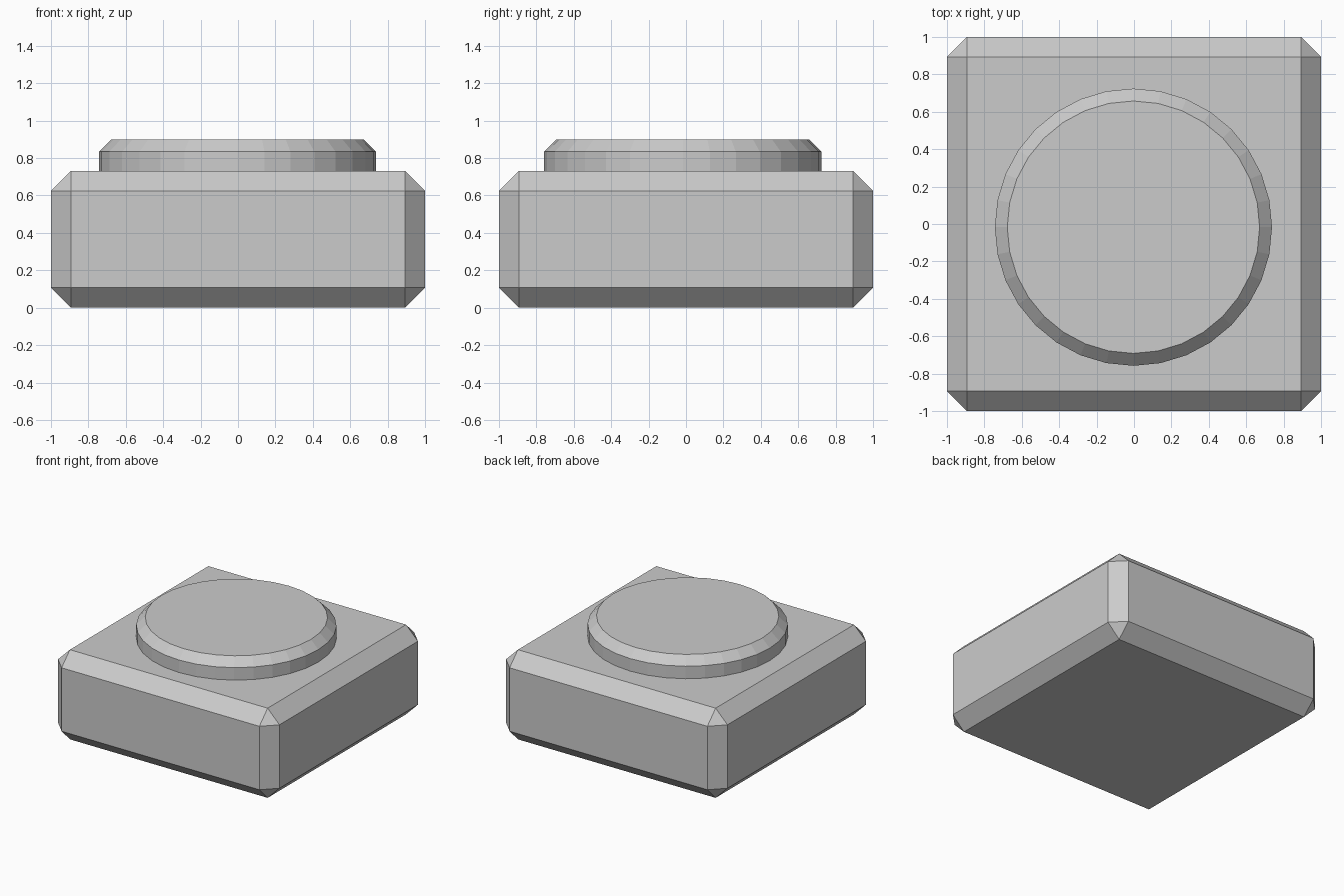
import bpy

if "Cube" in bpy.data.objects:
    bpy.data.objects.remove(bpy.data.objects["Cube"])


def chamfer(obj, width):
    """Single-segment bevel on every sharp edge, applied to the mesh."""
    bpy.context.view_layer.objects.active = obj
    bpy.ops.object.transform_apply(location=False, rotation=False, scale=True)
    mod = obj.modifiers.new("chamfer", 'BEVEL')
    mod.width = width
    mod.segments = 1
    mod.limit_method = 'ANGLE'
    bpy.ops.object.modifier_apply(modifier=mod.name)


# Square base block
bpy.ops.mesh.primitive_cube_add(size=1, location=(0, 0, 0.366))
base = bpy.context.object
base.name = "base_block"
base.scale = (2, 2, 0.732)
chamfer(base, 0.107)

# Round button, sunk slightly into the base and a touch toward the front
top, bottom = 0.90, 0.66
bpy.ops.mesh.primitive_cylinder_add(
    vertices=32, radius=0.741, depth=top - bottom,
    location=(-0.003, -0.017, (top + bottom) / 2))
button = bpy.context.object
button.name = "round_button"
chamfer(button, 0.066)
